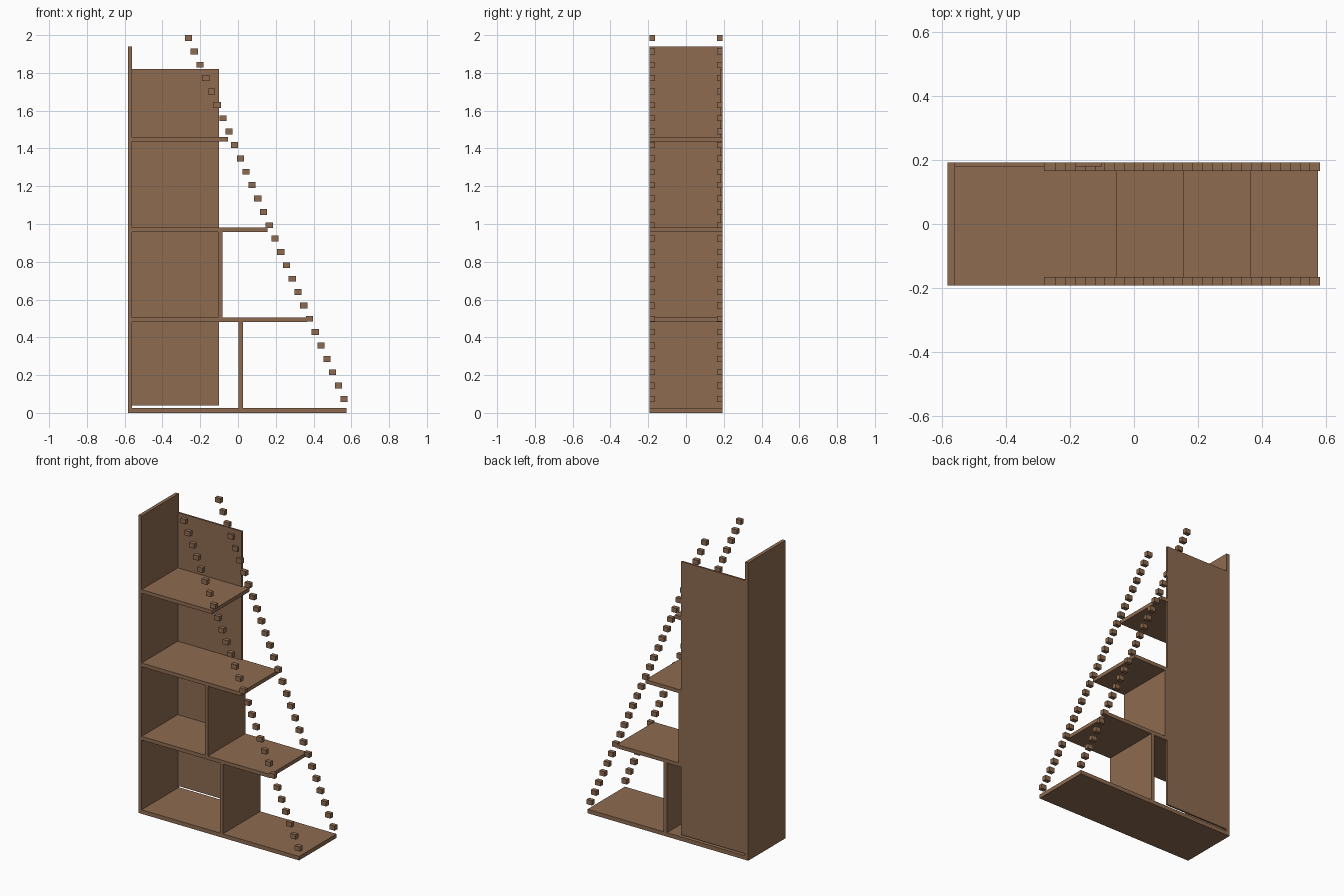
import bpy
import bmesh
from mathutils import Matrix, Vector

cube = bpy.data.objects.get("Cube")
if cube:
    bpy.data.objects.remove(cube, do_unlink=True)

wood = bpy.data.materials.new("brown_wood")
wood.use_nodes = True
colour = (0.27, 0.145, 0.08, 1)
wood.diffuse_color = colour
wood.node_tree.nodes["Principled BSDF"].inputs["Base Color"].default_value = colour

FRONT, BACK = -0.192, 0.192
LEFT, INNER = -0.583, -0.56
BOARD = 0.024


def add_box(bm, low, high):
    low, high = Vector(low), Vector(high)
    place = Matrix.Translation((low + high) / 2) @ Matrix.Diagonal((*(high - low), 1))
    bmesh.ops.create_cube(bm, size=1, matrix=place)


def make_object(name, boxes):
    bm = bmesh.new()
    for low, high in boxes:
        add_box(bm, low, high)
    mesh = bpy.data.meshes.new(name)
    bm.to_mesh(mesh)
    bm.free()
    mesh.materials.append(wood)
    obj = bpy.data.objects.new(name, mesh)
    bpy.context.collection.objects.link(obj)
    return obj


def board(name, x0, x1, z0, z1, y0=FRONT):
    return make_object(name, [((x0, y0, z0), (x1, BACK, z1))])


# Base and tall side panel
board("base", INNER, 0.575, 0, 0.026)
board("side_panel", LEFT, INNER, 0, 1.94)

# Shelves, shorter towards the top
shelves = (("lower", 0.366, 0.48), ("middle", 0.157, 0.958), ("upper", -0.053, 1.436))
for level, end, z in shelves:
    board(level + "_shelf", INNER, end, z, z + BOARD)

# Upright dividers between shelves
board("lower_divider", 0.003, 0.026, 0.026, 0.48)
board("middle_divider", -0.105, -0.082, 0.504, 0.958)

# Thin back panel, split where the shelves pass through
bottom = 0.04
for (level, _, z), name in zip(shelves, ("bottom", "lower", "middle")):
    board(name + "_back_panel", INNER, -0.10, bottom, z, 0.18)
    bottom = z + BOARD
board("top_back_panel", INNER, -0.10, bottom, 1.82, 0.18)

# Slanting rows of small blocks along the front and back edges
COUNT = 28
for name, y0 in (("front_blocks", FRONT), ("back_blocks", BACK - 0.027)):
    boxes = []
    for i in range(COUNT):
        t = i / (COUNT - 1)
        x = 0.543 - 0.824 * t
        z = 0.058 + 1.911 * t
        boxes.append(((x, y0, z), (x + 0.038, y0 + 0.027, z + 0.031)))
    make_object(name, boxes)
